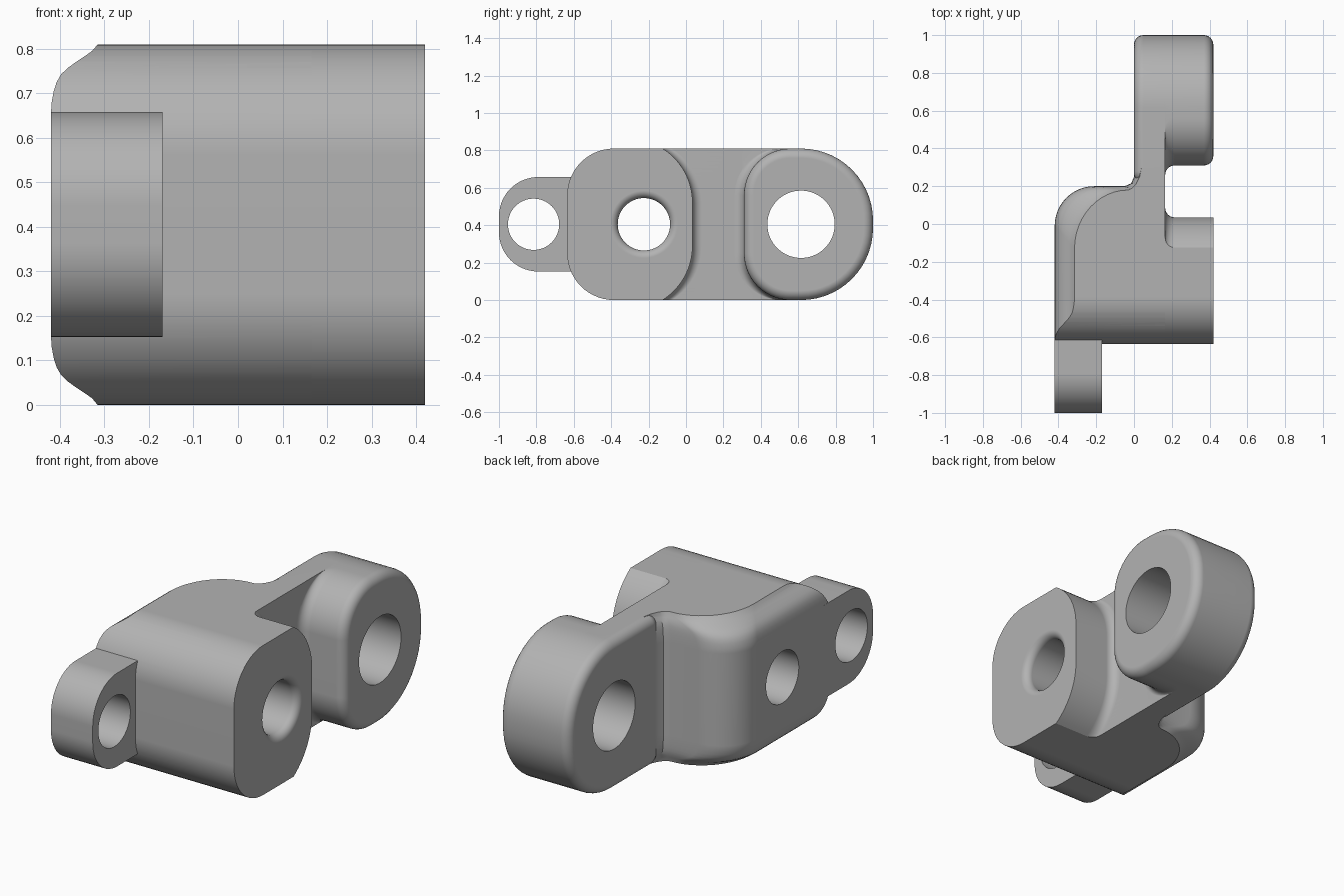
import bpy, bmesh
from math import sin, cos, pi, radians

MID = 0.405          # half height of the casting
FILLET = 0.05

cube = bpy.data.objects.get("Cube")
if cube:
    bpy.data.objects.remove(cube, do_unlink=True)

grey = bpy.data.materials.new("cast_grey")
grey.use_nodes = True
grey.diffuse_color = (0.45, 0.45, 0.45, 1)
grey.node_tree.nodes["Principled BSDF"].inputs["Base Color"].default_value = (0.45, 0.45, 0.45, 1)


def loft(name, loops):
    """Skin a stack of equal-length 3D loops and cap both ends."""
    bm = bmesh.new()
    rings = [[bm.verts.new(p) for p in loop] for loop in loops]
    n = len(rings[0])
    for a, b in zip(rings, rings[1:]):
        for i in range(n):
            j = (i + 1) % n
            bm.faces.new((a[i], a[j], b[j], b[i]))
    bm.faces.new(rings[0])
    bm.faces.new(rings[-1])
    bmesh.ops.recalc_face_normals(bm, faces=bm.faces)
    mesh = bpy.data.meshes.new(name)
    bm.to_mesh(mesh)
    bm.free()
    mesh.materials.append(grey)
    obj = bpy.data.objects.new(name, mesh)
    bpy.context.collection.objects.link(obj)
    return obj


def arc(r, top, sweep, steps=14):
    """Corner arc as (distance in from the end, height above the middle)."""
    angles = [radians(sweep) * k / steps for k in range(steps + 1)]
    base = top - r * sin(angles[-1])
    return [(r - r * cos(a), base + r * sin(a)) for a in angles]


def outline(x, front, back, half=MID):
    """Side profile; each end is (y, corner radius, corner sweep)."""
    y0, r0, s0 = front
    y1, r1, s1 = back
    upper = [(y1 - d, h) for d, h in arc(r1, half, s1)]
    upper += [(y0 + d, h) for d, h in reversed(arc(r0, half, s0))]
    lower = [(y, -h) for y, h in reversed(upper)]
    return [(x, y, MID + h) for y, h in upper + lower]


def combine(obj, tool, operation):
    mod = obj.modifiers.new(operation.lower(), 'BOOLEAN')
    mod.operation = operation
    mod.solver = 'EXACT'
    mod.object = tool
    bpy.context.view_layer.objects.active = obj
    bpy.ops.object.modifier_apply(modifier=mod.name)
    bpy.data.objects.remove(tool, do_unlink=True)


def bore(obj, y, sections, segs=64):
    loops = [[(x, y + r * cos(2 * pi * k / segs), MID + r * sin(2 * pi * k / segs))
              for k in range(segs)] for x, r in sections]
    tool = loft("bore_cutter", loops)
    tool.hide_render = True
    combine(obj, tool, 'DIFFERENCE')


# Main body: plan outline that draws in along the left and rear near top and bottom
turns = [pi / 2 * k / 12 for k in range(13)]
wide = [(-.42, -.7)] + [(-.21 - .21 * cos(a), -.01 + .21 * sin(a)) for a in turns]
wide += [(-.05, .2), (-.015, .215), (0, .25), (0, .3), (.165, .3), (.165, -.7)]
drawn = [(-.315, -.7)] + [(-.03 - .285 * cos(a), -.13 + .31 * sin(a)) for a in turns]
drawn += [(-.01, .19), (.01, .21), (.03, .25), (.04, .3), (.165, .3), (.165, -.7)]
steps = [(.25, 0), (.275, .015), (.3, .06), (.32, .12), (.338, .22), (.352, .36),
         (.365, .53), (.378, .72), (.39, .88), (MID, 1)]
layers = [(-h, t) for h, t in reversed(steps)] + steps
link = loft("hinge_link", [
    [(a[0] + (b[0] - a[0]) * t, a[1] + (b[1] - a[1]) * t, MID + h)
     for a, b in zip(wide, drawn)] for h, t in layers])
FRONT = (-.635, .25, 90)
envelope = [outline(x, FRONT, (.5, .02, 90)) for x in (-.6, .6)]
combine(link, loft("front_rounding", envelope), 'INTERSECT')

# Quarter-circle fillet steps used at the pocket and rims
quarter = [(FILLET * (1 - cos(a)), FILLET * (1 - sin(a)))
           for a in [pi / 2 * k / 6 for k in range(7)]]

# Right-hand boss with a fillet into the web
boss = [outline(.165 + d, FRONT, (.035 + f, .343, 57.7)) for d, f in quarter]
boss.append(outline(.42, FRONT, (.035, .343, 57.7)))
combine(link, loft("side_boss", boss), 'UNION')


# Rear lug: thin web plate, filleted step, then the boss with rounded rims
def lug_section(x, y0, r0, inset):
    return outline(x, (y0 + inset, r0 - inset, 90), (1 - inset, .385 - inset, 90), MID - inset)


lug = [lug_section(d, .22, .06, f) for d, f in quarter]
lug.append(lug_section(.165, .22, .06, 0))
lug += [lug_section(.165 + d, .31 - f, .25, 0) for d, f in quarter]
lug += [lug_section(.42 - d, .31, .25, f) for d, f in reversed(quarter)]
combine(link, loft("rear_lug", lug), 'UNION')

# Front lug
tab = [outline(x, (-1, .21, 90), (-.45, .02, 90), .2525) for x in (-.42, -.17)]
combine(link, loft("front_lug", tab), 'UNION')

# Pin holes; the middle one has a rounded mouth on the right
bore(link, -.815, [(-.6, .137), (0, .137)])
bore(link, .615, [(-.2, .18), (.6, .18)])
mouth = [(.42 - .04 * cos(a), .14 + .04 * (1 - sin(a)))
         for a in [pi / 2 * (1 - k / 6) for k in range(7)]]
mouth = [(.38 + .04 * sin(a), .14 + .04 * (1 - cos(a)))
         for a in [pi / 2 * k / 6 for k in range(7)]]
bore(link, -.225, [(-.6, .14)] + mouth + [(.6, .18)])

# Smooth shading with crisp edges
bpy.ops.object.select_all(action='DESELECT')
link.select_set(True)
bpy.context.view_layer.objects.active = link
bpy.ops.object.shade_smooth_by_angle(angle=radians(30))
weighted = link.modifiers.new("weighted_normals", 'WEIGHTED_NORMAL')
weighted.keep_sharp = True
